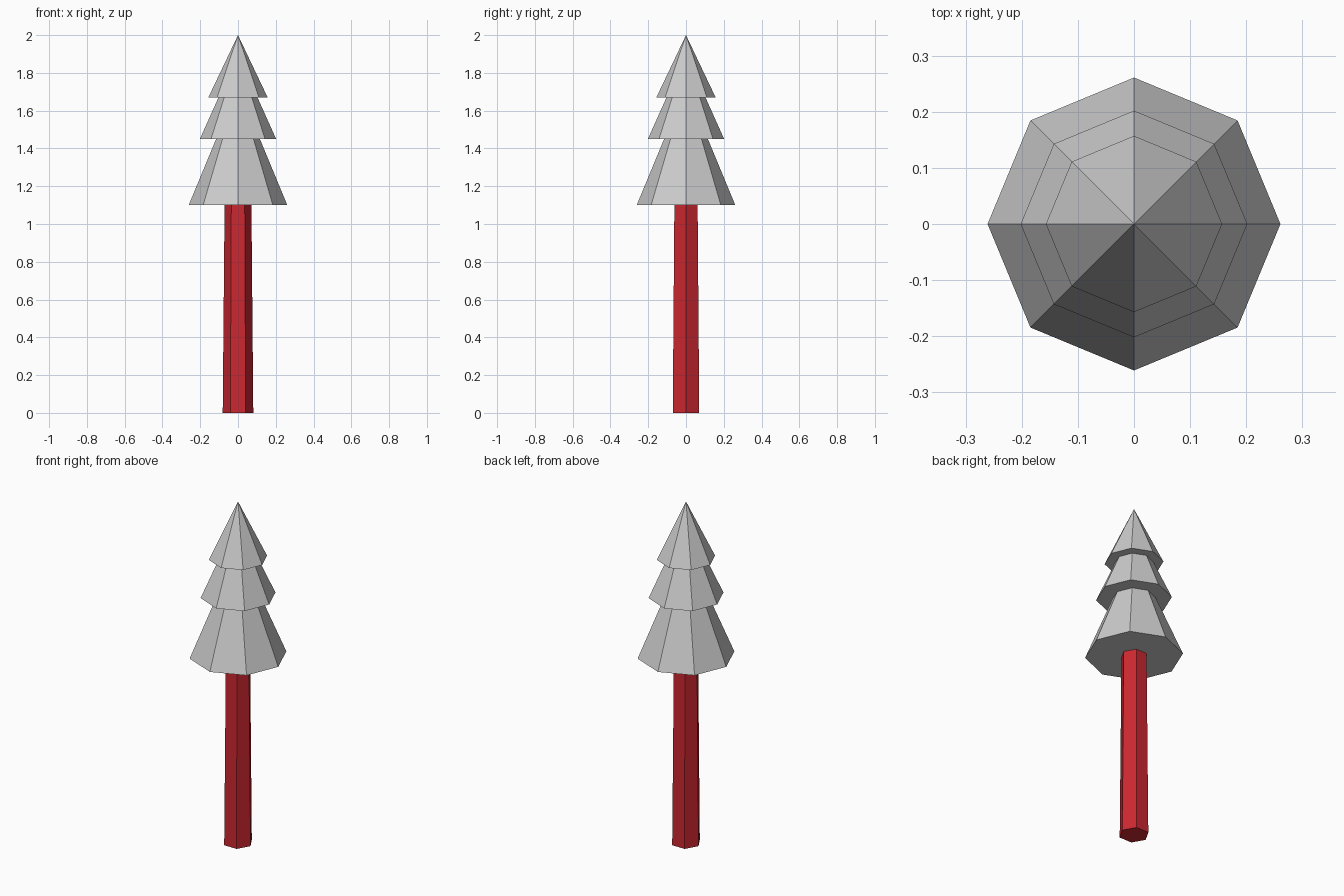
import bpy

if "Cube" in bpy.data.objects:
    bpy.data.objects.remove(bpy.data.objects["Cube"])

red = bpy.data.materials.new("trunk_red")
red.diffuse_color = (0.6, 0.02, 0.03, 1)
red.use_nodes = True
red.node_tree.nodes["Principled BSDF"].inputs["Base Color"].default_value = red.diffuse_color


def frustum(name, sides, r_low, r_high, z_low, z_high):
    """Flat-shaded tapered prism with a corner on the +x axis."""
    bpy.ops.mesh.primitive_cone_add(
        vertices=sides, radius1=r_low, radius2=r_high, depth=z_high - z_low,
        location=(0, 0, (z_low + z_high) / 2),
        rotation=(0, 0, 1.5707963))
    ob = bpy.context.object
    ob.name = name
    bpy.ops.object.transform_apply(location=False, rotation=True, scale=True)
    return ob


# Hexagonal trunk, slightly tapered
trunk = frustum("trunk", 6, 0.081, 0.071, 0.0, 1.105)
trunk.data.materials.append(red)

# Three stacked octagonal foliage tiers: base radius, base z, tip z
tiers = [
    ("lower_foliage", 0.261, 1.10, 1.73),
    ("middle_foliage", 0.202, 1.45, 1.90),
    ("upper_foliage", 0.157, 1.67, 2.00),
]
for name, radius, z_base, z_tip in tiers:
    frustum(name, 8, radius, 0.0, z_base, z_tip)
